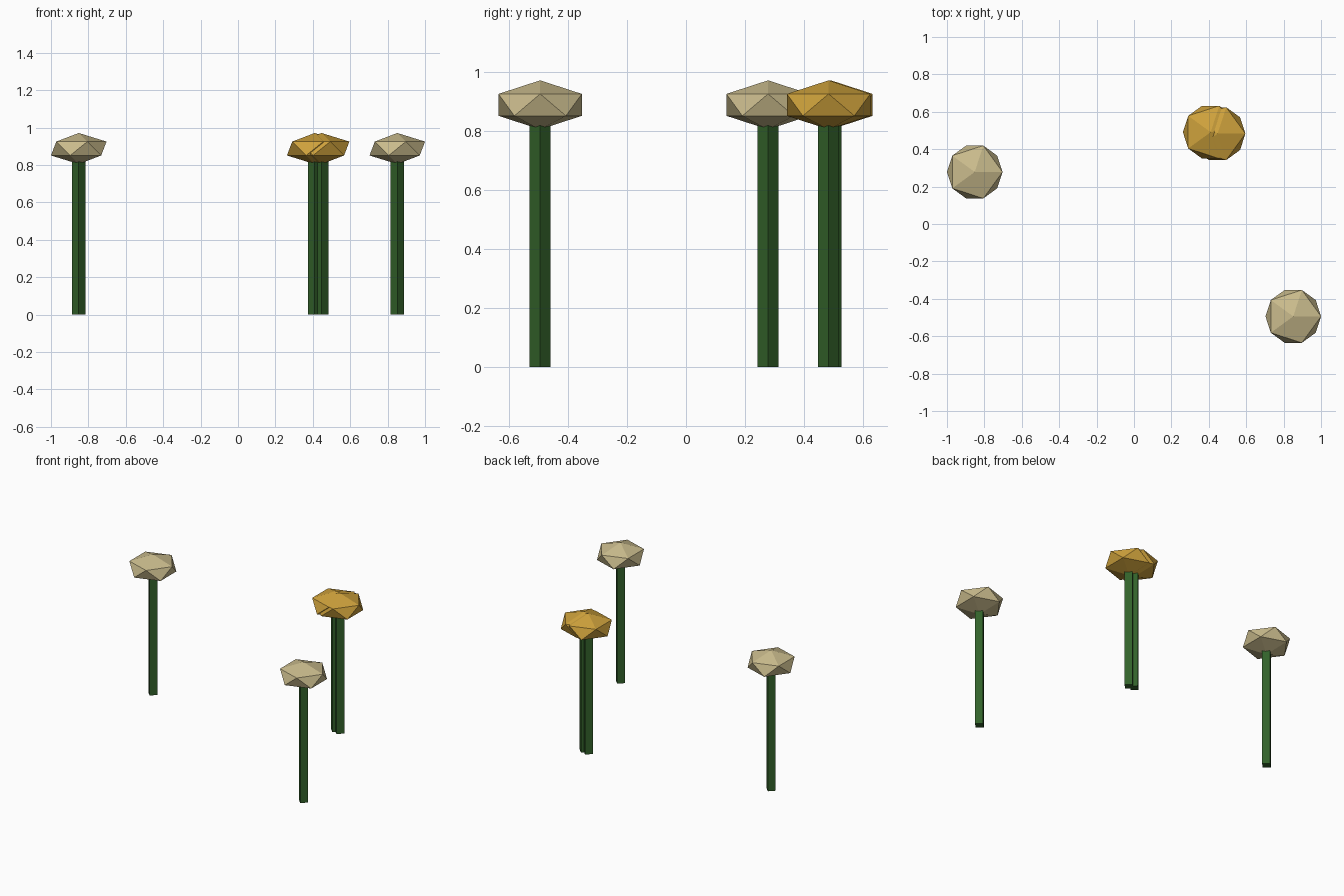
import bpy
import math

if "Cube" in bpy.data.objects:
    bpy.data.objects.remove(bpy.data.objects["Cube"])

HEAD_R = 0.166      # horizontal radius of a flower head
HEAD_Z = 0.888      # height of the head centre
STEM_R = 0.0358     # corner radius of the square stem
STEM_TOP = 0.888


def material(name, rgb):
    m = bpy.data.materials.new(name)
    m.diffuse_color = (*rgb, 1.0)
    m.use_nodes = True
    m.node_tree.nodes["Principled BSDF"].inputs["Base Color"].default_value = m.diffuse_color
    return m


green = material("stem green", (0.032, 0.120, 0.023))
cream = material("cream petals", (0.59, 0.50, 0.265))
gold = material("golden petals", (0.62, 0.36, 0.045))


def flower(name, x, y, petal):
    # Square stem with its corners on the x and y axes
    bpy.ops.mesh.primitive_cylinder_add(
        vertices=4, radius=STEM_R, depth=STEM_TOP, location=(x, y, STEM_TOP / 2))
    stem = bpy.context.object
    stem.name = name + "_stem"
    stem.data.materials.append(green)

    # Flattened twenty-sided head
    bpy.ops.mesh.primitive_ico_sphere_add(
        subdivisions=1, radius=HEAD_R, location=(x, y, HEAD_Z))
    head = bpy.context.object
    head.name = name + "_head"
    head.scale.z = 0.5
    head.data.materials.append(petal)


# Two single cream flowers and an overlapping golden pair
flower("left_cream_flower", -0.8515, 0.278, cream)
flower("right_cream_flower", 0.8515, -0.494, cream)
flower("golden_flower_a", 0.410, 0.491, gold)
flower("golden_flower_b", 0.447, 0.483, gold)
